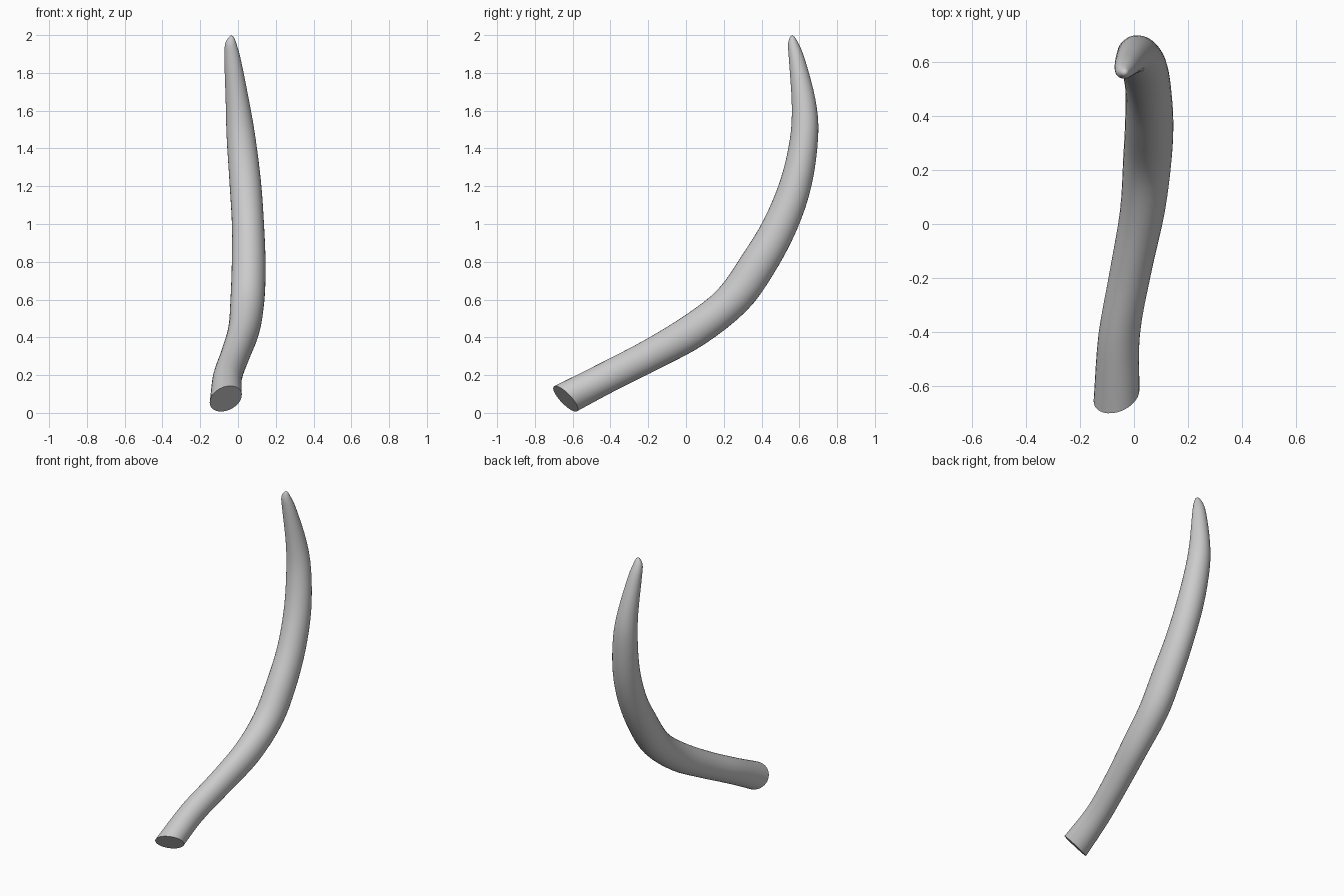
import bpy, bmesh, math
from mathutils import Vector

if "Cube" in bpy.data.objects:
    bpy.data.objects.remove(bpy.data.objects["Cube"])

# Cross-sections along the tusk: inner edge y, z, outer edge y, z, left x, right x
SECTIONS = [
    (-0.70, 0.14, -0.575, 0.01, -0.15, 0.02),
    (-0.45, 0.265, -0.37, 0.12, -0.132, 0.022),
    (-0.22, 0.385, -0.13, 0.24, -0.09, 0.065),
    (0.00, 0.52, 0.10, 0.365, -0.052, 0.115),
    (0.17, 0.655, 0.32, 0.54, -0.04, 0.14),
    (0.30, 0.84, 0.46, 0.73, -0.033, 0.146),
    (0.41, 1.02, 0.585, 0.965, -0.032, 0.138),
    (0.50, 1.235, 0.665, 1.205, -0.045, 0.122),
    (0.55, 1.45, 0.70, 1.47, -0.06, 0.092),
    (0.56, 1.63, 0.685, 1.66, -0.065, 0.06),
    (0.545, 1.87, 0.63, 1.87, -0.072, 0.015),
    (0.54, 1.95, 0.595, 1.957, -0.068, -0.008),
    (0.55, 1.99, 0.575, 1.99, -0.048, -0.022),
]
TIP = (-0.035, 0.562, 2.0)
SIDES, STEPS = 32, 4


def spline(a, b, c, d, t):
    """Catmull-Rom blend of four sections."""
    return [0.5 * (2 * q + (r - p) * t + (2 * p - 5 * q + 4 * r - s) * t * t
                   + (3 * q - p - 3 * r + s) * t ** 3)
            for p, q, r, s in zip(a, b, c, d)]


# Smoothly interpolated sections
start = [2 * p - q for p, q in zip(SECTIONS[0], SECTIONS[1])]
pts = [start] + SECTIONS + [SECTIONS[-1]]
rows = [spline(*pts[i:i + 4], k / STEPS)
        for i in range(len(SECTIONS) - 1) for k in range(STEPS)]
rows.append(SECTIONS[-1])

# Tusk skin
bm = bmesh.new()
rings = []
for n, (iy, iz, oy, oz, x0, x1) in enumerate(rows):
    inner = Vector((0, iy, iz))
    outer = Vector((0, oy, oz))
    mid = (inner + outer) / 2 + Vector(((x0 + x1) / 2, 0, 0))
    half = (inner - outer) / 2
    skew = 0.02 * max(0, 1 - n / STEPS)
    side = Vector(((x1 - x0) / 2, skew, skew))
    rings.append([bm.verts.new(mid + side * math.cos(a) + half * math.sin(a))
                  for a in (2 * math.pi * k / SIDES for k in range(SIDES))])
for lower, upper in zip(rings, rings[1:]):
    for k in range(SIDES):
        j = (k + 1) % SIDES
        bm.faces.new((lower[k], lower[j], upper[j], upper[k]))

# Flat root end and rounded tip
bm.faces.new(rings[0])
tip = bm.verts.new(TIP)
for k in range(SIDES):
    bm.faces.new((rings[-1][k], rings[-1][(k + 1) % SIDES], tip))
bmesh.ops.recalc_face_normals(bm, faces=bm.faces)

mesh = bpy.data.meshes.new("tusk")
bm.to_mesh(mesh)
bm.free()
tusk = bpy.data.objects.new("tusk", mesh)
bpy.context.collection.objects.link(tusk)

grey = bpy.data.materials.new("light grey")
grey.diffuse_color = (0.6, 0.6, 0.6, 1)
grey.use_nodes = True
grey.node_tree.nodes["Principled BSDF"].inputs["Base Color"].default_value = grey.diffuse_color
mesh.materials.append(grey)

bpy.context.view_layer.objects.active = tusk
tusk.select_set(True)
bpy.ops.object.shade_smooth_by_angle(angle=math.radians(40))
